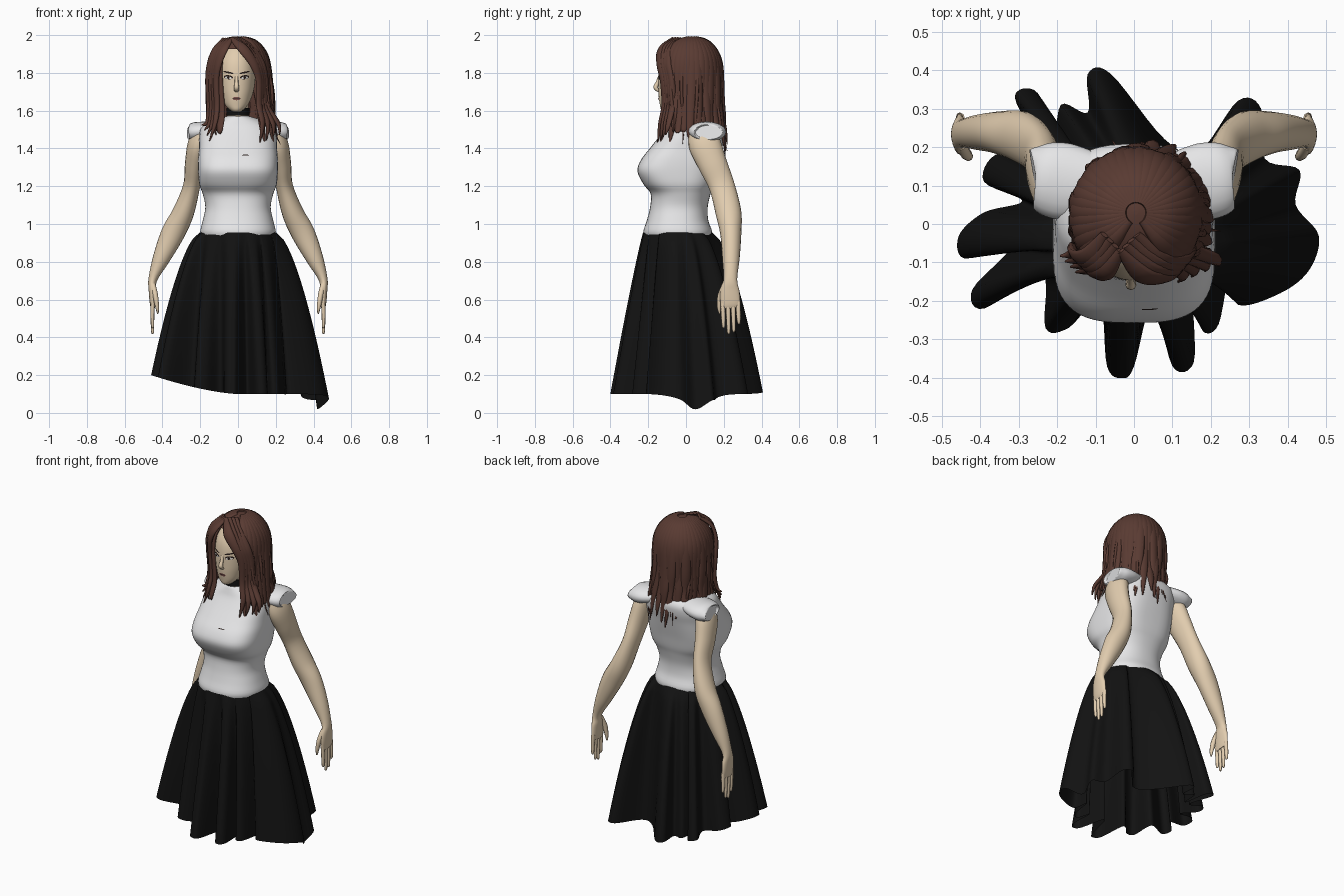
import bpy, bmesh, math, random
from mathutils import Vector

if "Cube" in bpy.data.objects:
    bpy.data.objects.remove(bpy.data.objects["Cube"])
random.seed(4)
pi = math.pi


def material(name, r, g, b):
    m = bpy.data.materials.new(name)
    m.diffuse_color = (r, g, b, 1)
    m.use_nodes = True
    m.node_tree.nodes["Principled BSDF"].inputs["Base Color"].default_value = m.diffuse_color
    return m


SKIN = material("skin", .76, .61, .43)
WHITE = material("white_cloth", .86, .86, .87)
BLACK = material("black_cloth", .006, .006, .006)
HAIR = material("brown_hair", .1, .043, .032)
DARK = material("dark_lines", .02, .012, .01)
LIP = material("lips", .22, .09, .08)
EYE = material("eye_white", .8, .78, .74)


def spline(rows, n, closed=False):
    """Catmull-Rom through rows of numbers, n steps per span."""
    out, k = [], len(rows)
    get = (lambda i: rows[i % k]) if closed else (lambda i: rows[max(0, min(k - 1, i))])
    for i in range(k if closed else k - 1):
        for j in range(n):
            t = j / n
            out.append([.5 * (2 * b + (c - a) * t + (2 * a - 5 * b + 4 * c - d) * t * t
                              + (3 * b - a - 3 * c + d) * t ** 3)
                        for a, b, c, d in zip(get(i - 1), get(i), get(i + 1), get(i + 2))])
    if not closed:
        out.append(list(rows[-1]))
    return out


def build(name, shells, mat, closed=True, cap=True):
    """Skin one or more stacks of rings into a single smooth object."""
    bm = bmesh.new()
    for rings in shells:
        vs = [[bm.verts.new(p) for p in r] for r in rings]
        n = len(vs[0])
        for a, b in zip(vs, vs[1:]):
            for i in range(n if closed else n - 1):
                j = (i + 1) % n
                bm.faces.new((a[i], a[j], b[j], b[i]))
        if cap and closed:
            bm.faces.new(vs[0])
            bm.faces.new(vs[-1])
    bmesh.ops.recalc_face_normals(bm, faces=bm.faces)
    for f in bm.faces:
        f.smooth = len(f.verts) == 4
    me = bpy.data.meshes.new(name)
    bm.to_mesh(me)
    bm.free()
    me.materials.append(mat)
    ob = bpy.data.objects.new(name, me)
    bpy.context.collection.objects.link(ob)
    return ob


def power(v, n):
    return math.copysign(abs(v) ** (2 / n), v)


def ring(z, rx, yf, yb, n=2.0, cx=0.0, count=56):
    """Horizontal superellipse between front yf and back yb."""
    return [(cx + rx * power(math.cos(a), n),
             (yf + yb) / 2 + (yb - yf) / 2 * power(math.sin(a), n), z)
            for a in (2 * pi * i / count for i in range(count))]


def tube(rows, steps=4, count=8, out=None):
    """Rings along rows of (x, y, z, width, depth); depth points along out."""
    pts, rings = spline(rows, steps), []
    for i, q in enumerate(pts):
        p = Vector(q[:3])
        t = (Vector(pts[min(i + 1, len(pts) - 1)][:3]) - Vector(pts[max(i - 1, 0)][:3])).normalized()
        o = Vector(out) if out else p - Vector((0, .03, min(p.z, 1.82)))
        s = t.cross(o).normalized()
        n = s.cross(t)
        rings.append([p + s * q[3] * math.cos(a) + n * q[4] * math.sin(a)
                      for a in (2 * pi * k / count for k in range(count))])
    return rings


# skirt: waist ellipse blended into a deeply folded hem outline
hem = [(.48, -.03), (.455, -.12), (.38, -.18), (.27, -.21), (.25, -.12), (.22, -.26), (.18, -.28),
       (.155, -.21), (.155, -.36), (.1, -.37), (.05, -.2), (0, -.37), (-.03, -.4), (-.07, -.37),
       (-.09, -.2), (-.17, -.27), (-.23, -.27), (-.24, -.13), (-.39, -.22), (-.42, -.17), (-.32, -.06),
       (-.44, -.09), (-.455, -.03), (-.39, .03), (-.29, .06), (-.39, .11), (-.36, .18), (-.25, .19),
       (-.31, .33), (-.25, .34), (-.21, .2), (-.19, .31), (-.12, .29), (-.12, .39), (-.06, .39),
       (.08, .22), (.17, .19), (.27, .32), (.33, .3), (.34, .17), (.43, .14), (.42, .05)]
angles = []
for i, (x, y) in enumerate(hem):
    even = -2 * pi * i / len(hem)
    a = math.atan2(y, x)
    a += 2 * pi * round((even - a) / (2 * pi))
    angles.append(.5 * a + .5 * even)
fine = spline(hem, 6, True)
rings = []
for k in range(25):
    t = k / 24
    r = []
    for i, (x, y) in enumerate(fine):
        c, f = divmod(i, 6)
        nxt = angles[c + 1] if c + 1 < len(hem) else angles[0] - 2 * pi
        a = angles[c] + (nxt - angles[c]) * f / 6
        wx, wy = .202 * math.cos(a), -.045 + .183 * math.sin(a)
        hz = .1 + .1 * (max(0, -x) / .46) ** 1.5 - .088 * math.exp(-((x - .39) ** 2 + (y - .04) ** 2) / .012)
        sx, sy = t ** .62, t ** (.62 if y > 0 else .9)
        r.append((wx + (x - wx) * sx, wy + (y - wy) * sy, .955 + (hz - .955) * t))
    rings.append(r)
build("skirt", [rings], BLACK, cap=False)

# sleeveless top
torso_rows = [(.92, .19, -.215, .13, 2.2), (.96, .2, -.226, .138, 2.3), (1.02, .186, -.207, .118, 2.3),
              (1.09, .173, -.19, .115, 2.3), (1.16, .187, -.187, .13, 2.4), (1.21, .205, -.225, .145, 2.8),
              (1.28, .211, -.257, .16, 3.1), (1.34, .211, -.238, .175, 3), (1.4, .207, -.192, .19, 2.8),
              (1.46, .205, -.145, .205, 2.7), (1.51, .195, -.11, .205, 2.5), (1.545, .14, -.095, .17, 2.2),
              (1.568, .07, -.085, .06, 2), (1.575, .045, -.07, .04, 2)]
torso = build("sleeveless_top", [[ring(*r) for r in spline(torso_rows, 4)]], WHITE)

# neck, choker and head
build("neck", [[ring(1.5, .06, -.08, .05), ring(1.6, .055, -.083, .04), ring(1.68, .055, -.08, .05)]], SKIN)
build("choker", [[ring(z, .061, -.091, .046) for z in (1.575, 1.615)]], BLACK)
head_rows = [(1.592, .018, -.118, -.07, 2), (1.605, .036, -.132, -.05, 2), (1.63, .06, -.138, -.01, 2.1),
             (1.67, .08, -.144, .05, 2.1), (1.72, .094, -.146, .1, 2.2), (1.8, .102, -.145, .13, 2.2),
             (1.87, .098, -.13, .13, 2.1), (1.93, .07, -.09, .09, 2), (1.955, .03, -.04, .04, 2)]
FX = -.008
head = build("head", [[ring(*r, cx=FX) for r in spline(head_rows, 4)]], SKIN)
build("nose", [tube([(FX, -.139, 1.785, .009, .008), (FX, -.15, 1.75, .01, .01),
                     (FX, -.16, 1.722, .014, .012), (FX, -.143, 1.703, .012, .006)], out=(0, -1, 0))], SKIN)
bpy.context.view_layer.update()


def decal(name, target, cx, cz, w, h, mat, tilt=0.0, lift=.002):
    """Thin almond-shaped plate laid on the front of target."""
    rows = []
    for s in (-1, -.5, 0, .5, 1):
        row = []
        for i in range(9):
            u = -1 + i / 4
            x, z = cx + u * w, cz + s * h * math.sqrt(max(.02, 1 - u * u)) + tilt * u * w
            ok, p, n, f = target.ray_cast((x, -1, z), (0, 1, 0))
            row.append((x, p.y - lift, z))
        rows.append(row)
    build(name, [rows], mat, closed=False)


# facial details
for s, side in ((-1, "left"), (1, "right")):
    ex = FX + s * .043
    decal(side + "_lash", head, ex, 1.777, .024, .011, DARK, s * .1, .002)
    decal(side + "_eye", head, ex, 1.774, .019, .007, EYE, s * .1, .004)
    decal(side + "_iris", head, ex, 1.775, .007, .007, DARK, 0, .006)
    decal(side + "_brow", head, ex, 1.802, .028, .0045, DARK, s * .2, .003)
decal("lips", head, FX, 1.664, .022, .009, LIP)
decal("mouth_line", head, FX, 1.666, .02, .002, DARK, 0, .004)
decal("chest_seam", torso, .04, 1.365, .022, .002, DARK)

# arms, hands and shoulder caps
arm = [(.185, .08, 1.49, .07, .05), (.213, .1, 1.42, .085, .054), (.231, .14, 1.32, .077, .05),
       (.246, .19, 1.2, .068, .045), (.29, .225, 1.06, .068, .057), (.345, .237, .95, .056, .062),
       (.405, .238, .82, .046, .046), (.45, .235, .71, .036, .024), (.453, .232, .65, .05, .02),
       (.452, .235, .58, .053, .015), (.45, .237, .555, .046, .01)]
for s, side in ((1, "right"), (-1, "left")):
    flip = lambda rings: [[(s * p[0], p[1], p[2]) for p in r] for r in rings]
    build(side + "_arm", [flip(tube(arm, 5, 20, (1, 0, 0)))], SKIN)
    fingers = []
    for i, tip in enumerate((.45, .42, .43, .47)):
        y = .195 + i * .027
        fingers.append(flip(tube([(.451, y, .59, .013, .011), (.453, y + .002, .52, .012, .01),
                                  (.452, y + .004, tip + .01, .009, .008), (.45, y + .004, tip, .003, .003)],
                                 4, 8, (1, 0, 0))))
    fingers.append(flip(tube([(.45, .205, .68, .014, .014), (.437, .183, .62, .016, .014),
                              (.428, .176, .56, .012, .01), (.424, .178, .525, .004, .004)], 4, 8, (1, 0, 0))))
    build(side + "_fingers", fingers, SKIN)
    cap = [(.12, .1, 1.5, .09, .045), (.18, .11, 1.492, .1, .05), (.225, .118, 1.487, .095, .052),
           (.252, .122, 1.485, .082, .045), (.258, .122, 1.485, .07, .035)]
    build(side + "_shoulder_cap", [flip(tube(cap, 4, 20, (0, 0, 1)))], WHITE)


# hair: azimuth 0 is the front, polar 0 is the crown
def scalp(az, polar, k=1.0):
    x, y = math.sin(az) * math.sin(polar), -math.cos(az) * math.sin(polar)
    return (.005 + .158 * x * k, .03 + (.178 if y < 0 else .155) * y * k, 1.815 + .175 * math.cos(polar))


rad = math.radians
build("hair_cap", [[[scalp(2 * pi * i / 48, rad(p)) for i in range(48)] for p in range(2, 55, 6)]], HAIR)
azs = [rad(46 + 268 * i / 40) for i in range(41)]
curtain = [[scalp(a, rad(p)) for a in azs] for p in range(48, 91, 6)]
for z, k in ((1.75, 1.0), (1.68, 1.0), (1.6, 1.0), (1.53, 1.03), (1.47, 1.06)):
    curtain.append([scalp(a, pi / 2, k)[:2] + (z,) for a in azs])
build("hair_curtain", [curtain], HAIR, closed=False)


def lock(az, width, depth, jitter):
    back = max(0, -math.cos(az))
    end = random.uniform(1.41, 1.5) - .06 * back * back
    lean = random.uniform(-1, 1) * jitter
    rows = [scalp(az, rad(p), 1.01) + (width * w, depth * d)
            for p, w, d in ((9, .4, .5), (32, .8, 1), (58, 1, 1), (85, 1.05, 1))]
    for z, k, w in ((1.7, 1.03, 1), (1.59, 1.05, .9), (1.5, 1.12, .65), (end, 1.2, .12)):
        x, y, _ = scalp(az + lean * (1.8 - z) * 2, pi / 2, k + random.uniform(-1, 1) * jitter * .3)
        rows.append((x + (1.75 - z) * .06, y, z, width * w, depth * w))
    return tube(rows, 4, 8)


build("hair_locks", [lock(rad(44 + 272 * i / 29), .029, .013, .15) for i in range(30)], HAIR)
build("hair_wisps", [lock(rad(random.uniform(48, 312)), .009, .009, .45) for i in range(16)], HAIR)

# swept fringe, parted left of centre
fringe = []
for i in range(4):
    o = i * .014
    fringe.append(tube([(-.035 + o, -.07 + o, 1.982, .012, .008), (.025 + o, -.134 + o, 1.93, .03, .011),
                        (.082 + o, -.14 + o, 1.85, .026, .012), (.112 + o * .8, -.122 + o, 1.76, .022, .012),
                        (.112 + o, -.115 + o, 1.63, .02, .012), (.13 + o * 2, -.135 + o, 1.53, .016, .01),
                        (.115 + o * 2.5, -.15 + o, 1.43 + o, .003, .003)], 5))
    fringe.append(tube([(-.035 - o, -.07 + o, 1.98, .012, .008), (-.075 - o, -.125 + o, 1.925, .026, .011),
                        (-.105 - o, -.128 + o, 1.85, .024, .012), (-.117 - o, -.112 + o, 1.76, .02, .012),
                        (-.112 - o, -.105 + o, 1.63, .018, .012), (-.12 - o, -.12 + o, 1.54, .014, .01),
                        (-.15 - o, -.125 + o, 1.44 + o * 2, .003, .003)], 5))
build("hair_fringe", fringe, HAIR)
